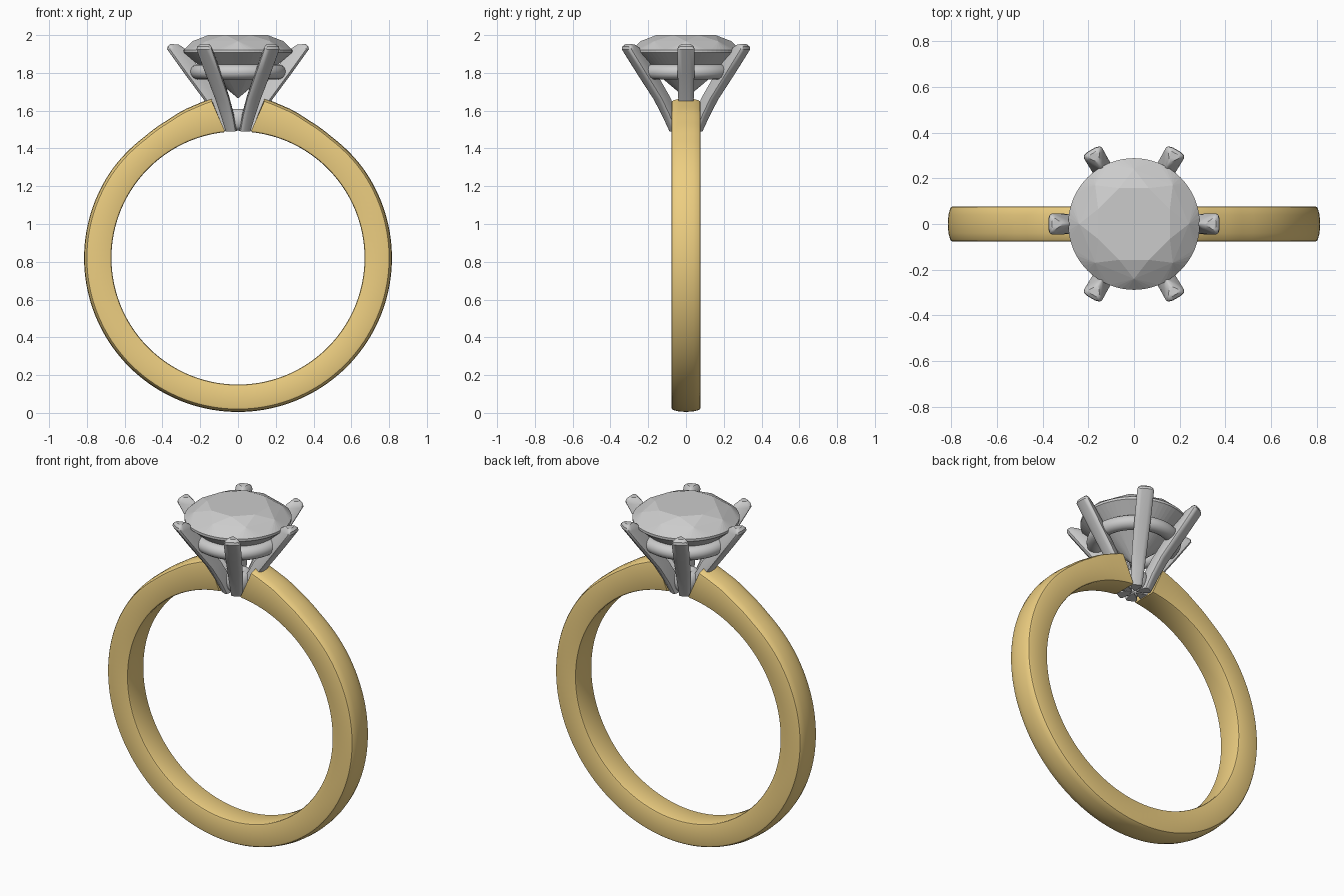
import bpy, bmesh, math
from math import sin, cos, pi, radians
from mathutils import Vector

if "Cube" in bpy.data.objects:
    bpy.data.objects.remove(bpy.data.objects["Cube"])

CZ = 0.82        # centre height of the finger hole
R_IN = 0.67

gold = bpy.data.materials.new("gold")
gold.diffuse_color = (0.85, 0.62, 0.22, 1)
gold.use_nodes = True
gold.node_tree.nodes["Principled BSDF"].inputs["Base Color"].default_value = gold.diffuse_color


def finish(name, bm, mat=None, smooth=None):
    bmesh.ops.recalc_face_normals(bm, faces=bm.faces)
    me = bpy.data.meshes.new(name)
    bm.to_mesh(me)
    bm.free()
    ob = bpy.data.objects.new(name, me)
    bpy.context.collection.objects.link(ob)
    if mat:
        me.materials.append(mat)
    if smooth:
        bpy.ops.object.select_all(action='DESELECT')
        ob.select_set(True)
        bpy.context.view_layer.objects.active = ob
        bpy.ops.object.shade_smooth_by_angle(angle=radians(smooth))
    return ob


def loft(bm, sections, closed=False):
    rows = [[bm.verts.new(p) for p in s] for s in sections]
    n = len(rows[0])
    pairs = list(zip(rows, rows[1:])) + ([(rows[-1], rows[0])] if closed else [])
    for a, b in pairs:
        for i in range(n):
            j = (i + 1) % n
            bm.faces.new((a[i], a[j], b[j], b[i]))
    if not closed:
        bm.faces.new(rows[0])
        bm.faces.new(rows[-1])


def interp(keys, x):
    for (x0, y0), (x1, y1) in zip(keys, keys[1:]):
        if x <= x1:
            t = (x - x0) / (x1 - x0)
            t = t * t * (3 - 2 * t) * 0.4 + t * 0.6
            return y0 + (y1 - y0) * t
    return keys[-1][1]


# Band: open loop, domed outside, rising shoulders, slanted ends under the head
outer_keys = [(-90, .815), (35, .815), (52, .811), (62, .819), (72, .838), (84, .862)]
half = [(.077, 'i', .010), (.074, 'i', .003), (.067, 'i', 0)]
half_out = [(.077, 'o', -.024), (.074, 'o', -.015), (.067, 'o', -.010), (.04, 'o', -.003)]
profile = ([(-y, k, d) for y, k, d in half] + half[::-1] + half_out
           + [(0, 'o', 0)] + [(-y, k, d) for y, k, d in half_out[::-1]])
bm = bmesh.new()
N = 72
sections = []
for i in range(-N, N + 1):
    s = abs(i) / N
    side = -1 if i < 0 else 1
    sec = []
    for y, k, d in profile:
        end = 84.0 if k == 'i' else 80.6
        a = -90 + s * (end + 90)
        r = (R_IN if k == 'i' else interp(outer_keys, a)) + d
        sec.append((side * r * cos(radians(a)), y, CZ + r * sin(radians(a))))
    sections.append(sec)
loft(bm, sections)
finish("band", bm, gold, 35)

# Six claws: teardrop section, pointed toward the stone, rounded tip
stations = [  # inner radius, outer radius, half width, z inner, z outer
    (.015, .090, .030, 1.495, 1.490),
    (.050, .130, .036, 1.580, 1.570),
    (.105, .182, .041, 1.680, 1.660),
    (.185, .275, .044, 1.800, 1.785),
    (.272, .375, .046, 1.915, 1.925),
    (.290, .373, .041, 1.935, 1.940),
    (.315, .358, .026, 1.950, 1.953)]
tear = [(0, .12), (.3, .5), (.65, .9), (.85, 1), (.95, .85), (1, .45)]
ring = tear + [(t, -w) for t, w in tear[::-1]]
for c in range(6):
    a = c * pi / 3
    bm = bmesh.new()
    secs = []
    for ri, ro, w, zi, zo in stations:
        sec = []
        for t, k in ring:
            r, y = ri + (ro - ri) * t, k * w
            sec.append((r * cos(a) - y * sin(a), r * sin(a) + y * cos(a), zi + (zo - zi) * t))
        secs.append(sec)
    loft(bm, secs)
    finish(f"claw_{c + 1}", bm, None, 40)


# Gallery ring under the stone and small collar at the foot of the head
def torus(name, major, minor, hh, z, seg):
    bm = bmesh.new()
    secs = []
    for i in range(seg):
        a = 2 * pi * i / seg
        sec = []
        for j in range(16):
            b = 2 * pi * j / 16
            r = major + minor * cos(b)
            sec.append((r * cos(a), r * sin(a), z + hh * sin(b)))
        secs.append(sec)
    loft(bm, secs, closed=True)
    finish(name, bm, None, 50)


torus("gallery_ring", .213, .042, .040, 1.805, 64)
torus("foot_collar", .047, .036, .057, 1.553, 32)

# Brilliant-cut stone: table, crown and pavilion facets from a convex hull
bm = bmesh.new()


def tier(n, r, z, offset=0.0):
    for i in range(n):
        a = 2 * pi * (i + offset) / n
        bm.verts.new(Vector((r * cos(a), r * sin(a), z)))


tier(8, .17, 2.0, .5)
tier(8, .24, 1.968)
tier(64, .288, 1.922)
tier(64, .288, 1.908)
tier(8, .075, 1.727, .5)
bm.verts.new((0, 0, 1.665))
bmesh.ops.convex_hull(bm, input=bm.verts)
bmesh.ops.dissolve_limit(bm, angle_limit=radians(1), verts=bm.verts, edges=bm.edges)
finish("stone", bm)
